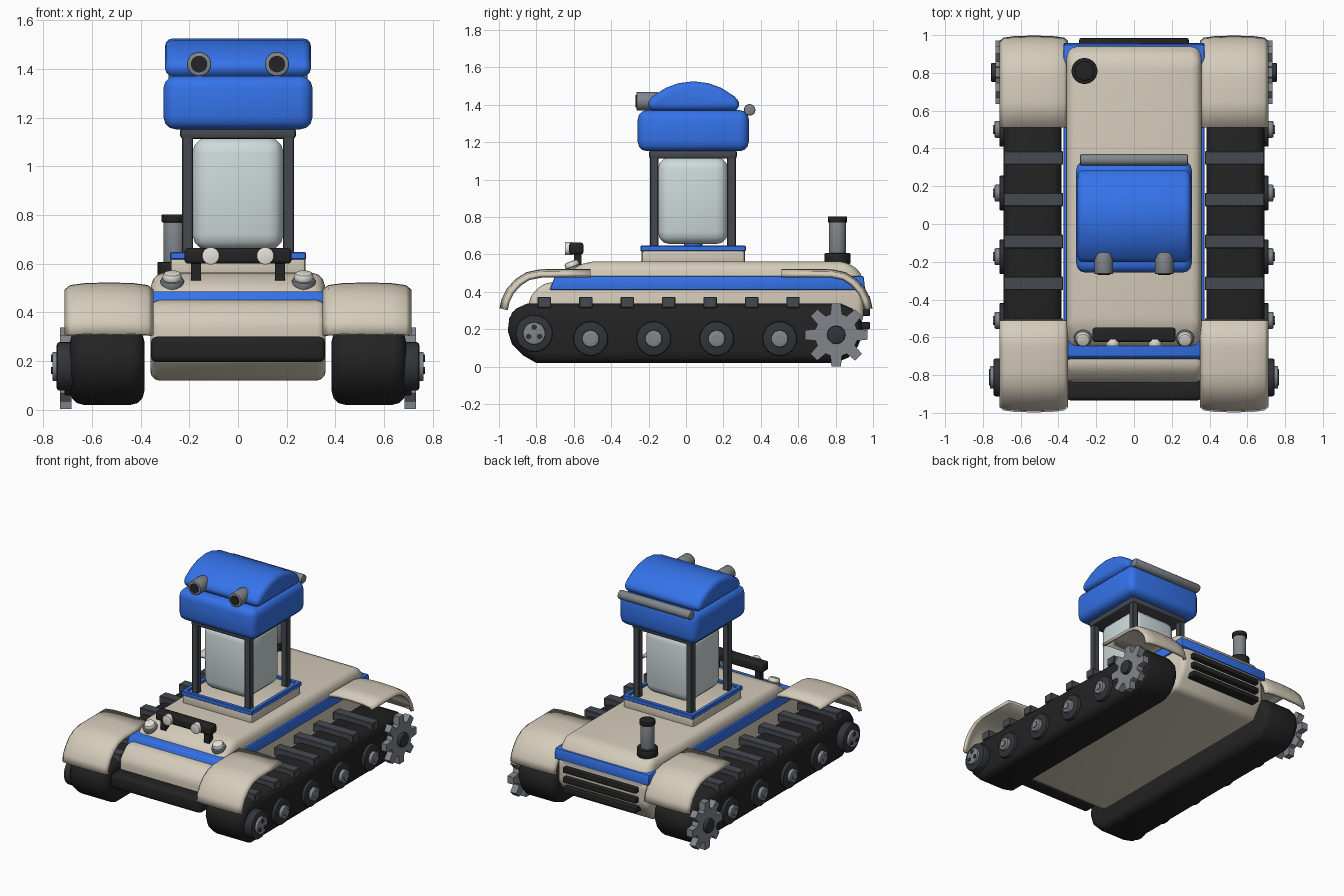
import bpy, bmesh, math
from mathutils import Vector, Matrix

if "Cube" in bpy.data.objects:
    bpy.data.objects.remove(bpy.data.objects["Cube"])

COLORS = {
    "beige": (0.66, 0.60, 0.49), "blue": (0.035, 0.17, 0.82), "black": (0.017, 0.017, 0.017),
    "slate": (0.06, 0.068, 0.08), "grey": (0.22, 0.24, 0.26), "glass": (0.62, 0.70, 0.71),
    "lamp": (0.78, 0.76, 0.70), "dark": (0.03, 0.035, 0.04),
}
MATS = {}
for key, rgb in COLORS.items():
    MATS[key] = bpy.data.materials.new(key)
    MATS[key].diffuse_color = (*rgb, 1)


def finish(name, bm, mat, bevel=0.0, segs=3, limit=25):
    bmesh.ops.recalc_face_normals(bm, faces=bm.faces)
    if bevel:
        edges = [e for e in bm.edges if e.calc_face_angle(0) > math.radians(limit)]
        bmesh.ops.bevel(bm, geom=edges, offset=bevel, segments=segs, profile=0.5,
                        affect='EDGES', clamp_overlap=True)
    me = bpy.data.meshes.new(name)
    bm.to_mesh(me)
    bm.free()
    ob = bpy.data.objects.new(name, me)
    bpy.context.collection.objects.link(ob)
    me.materials.append(MATS[mat])
    bpy.ops.object.select_all(action='DESELECT')
    ob.select_set(True)
    bpy.context.view_layer.objects.active = ob
    bpy.ops.object.shade_smooth_by_angle(angle=math.radians(35))
    return ob


def box(name, x, y, z, mat, bevel=0.0, segs=3):
    """Box from (min, max) ranges."""
    bm = bmesh.new()
    bmesh.ops.create_cube(bm, size=1)
    for v in bm.verts:
        v.co = [r[0] + (c + 0.5) * (r[1] - r[0]) for c, r in zip(v.co, (x, y, z))]
    return finish(name, bm, mat, bevel, segs)


def prism(name, profile, x0, x1, mat, bevel=0.0, segs=3, limit=25):
    """Side profile of (y, z) points extruded along x."""
    bm = bmesh.new()
    face = bm.faces.new([bm.verts.new((x0, y, z)) for y, z in profile])
    ext = bmesh.ops.extrude_face_region(bm, geom=[face])["geom"]
    bmesh.ops.translate(bm, vec=(x1 - x0, 0, 0), verts=[g for g in ext if isinstance(g, bmesh.types.BMVert)])
    return finish(name, bm, mat, bevel, segs, limit)


def rod(name, a, b, r, mat, n=24, bevel=0.0, r2=None):
    """Cylinder or cone from point a to point b."""
    a, b = Vector(a), Vector(b)
    bm = bmesh.new()
    rot = (b - a).to_track_quat('Z', 'Y').to_matrix().to_4x4()
    bmesh.ops.create_cone(bm, cap_ends=True, segments=n, radius1=r, radius2=r if r2 is None else r2,
                          depth=(b - a).length, matrix=Matrix.Translation((a + b) / 2) @ rot)
    return finish(name, bm, mat, bevel, 2, 40)


def fender(name, xc, d):
    """Crowned sheet swept along a curved side path; d is the y direction."""
    path = [(0.51, 0.512), (0.65, 0.512), (0.78, 0.51), (0.85, 0.495), (0.905, 0.46),
            (0.95, 0.41), (0.975, 0.36), (0.987, 0.31)]
    section = [(-0.175, 0.026), (-0.155, 0.01), (-0.1, 0.003), (0, 0), (0.1, 0.003), (0.155, 0.01), (0.175, 0.026)]
    bm = bmesh.new()
    rows = []
    for i, (y, z) in enumerate(path):
        p, q = path[max(i - 1, 0)], path[min(i + 1, len(path) - 1)]
        n = Vector((p[1] - q[1], q[0] - p[0])).normalized()
        rows.append([bm.verts.new((xc + x, d * (y - n[0] * k), z - n[1] * k)) for x, k in section])
    for r, s in zip(rows, rows[1:]):
        for j in range(len(section) - 1):
            bm.faces.new((r[j], r[j + 1], s[j + 1], s[j]))
    ob = finish(name, bm, "beige")
    mod = ob.modifiers.new("thickness", 'SOLIDIFY')
    mod.thickness, mod.offset = 0.022, 0


# Hull, stripe and deck
prism("hull", [(-0.72, 0.12), (-0.84, 0.21), (-0.84, 0.37), (-0.76, 0.45), (0.9, 0.45), (0.95, 0.4),
               (0.95, 0.25), (0.86, 0.12)], -0.36, 0.36, "beige", 0.045)
prism("hull_stripe", [(-0.73, 0.41), (-0.7, 0.485), (0.95, 0.485), (0.958, 0.41)], -0.372, 0.372, "blue", 0.008, 2)
prism("deck", [(-0.66, 0.3), (-0.66, 0.49), (-0.54, 0.563), (0.87, 0.563), (0.948, 0.49), (0.948, 0.3)],
      -0.357, 0.357, "beige", 0.06)
box("front_bumper", (-0.358, 0.358), (-0.935, -0.82), (0.195, 0.3), "black", 0.025)
for i, z in enumerate((0.22, 0.29, 0.36)):
    box(f"rear_grille_bar_{i}", (-0.29, 0.29), (0.91, 0.985), (z - 0.02, z + 0.02), "black", 0.01, 2)

# Running gear on both sides
for s, side in ((-1, "left"), (1, "right")):
    prism(f"{side}_track", [(-0.8, 0.02), (-0.87, 0.06), (-0.93, 0.12), (-0.953, 0.19), (-0.945, 0.26), (-0.91, 0.31),
                            (-0.85, 0.337), (0.83, 0.337), (0.89, 0.31), (0.935, 0.25), (0.945, 0.18),
                            (0.92, 0.11), (0.87, 0.05), (0.8, 0.02)], s * 0.385, s * 0.69, "black", 0.055, 3, 60)
    for i in range(7):
        y = -0.757 + i * 0.2215
        box(f"{side}_track_cleat_{i}", sorted((s * 0.375, s * 0.69)), (y - 0.036, y + 0.036), (0.315, 0.373), "slate", 0.004, 1)
    # Road wheels
    for i in range(4):
        y = -0.51 + i * 0.337
        rod(f"{side}_road_wheel_{i}", (s * 0.66, y, 0.15), (s * 0.713, y, 0.15), 0.092, "dark", 24, 0.008)
        rod(f"{side}_wheel_hub_{i}", (s * 0.7, y, 0.15), (s * 0.738, y, 0.15), 0.047, "grey", 10, 0.006)
        rod(f"{side}_wheel_cap_{i}", (s * 0.73, y, 0.15), (s * 0.746, y, 0.15), 0.025, "grey", 10)
    # Front idler
    rod(f"{side}_idler", (s * 0.66, -0.812, 0.178), (s * 0.745, -0.812, 0.178), 0.1, "dark", 28, 0.012)
    rod(f"{side}_idler_hub", (s * 0.74, -0.812, 0.178), (s * 0.763, -0.812, 0.178), 0.06, "grey", 24, 0.005)
    for i in range(3):
        a = math.pi / 2 + i * math.tau / 3
        y, z = -0.812 + 0.034 * math.cos(a), 0.178 + 0.034 * math.sin(a)
        rod(f"{side}_idler_bolt_{i}", (s * 0.755, y, z), (s * 0.768, y, z), 0.015, "dark", 10)
    # Rear drive sprocket with eight teeth
    gear = []
    for i in range(8):
        a = i * math.tau / 8
        for r, da in ((0.115, -0.27), (0.17, -0.15), (0.17, 0.15), (0.115, 0.27)):
            gear.append((0.803 + r * math.cos(a + da), 0.17 + r * math.sin(a + da)))
    prism(f"{side}_sprocket", gear, s * 0.685, s * 0.732, "grey")
    rod(f"{side}_sprocket_hub", (s * 0.72, 0.803, 0.17), (s * 0.757, 0.803, 0.17), 0.05, "dark", 12, 0.005)
    fender(f"{side}_front_fender", s * 0.53, -1)
    fender(f"{side}_rear_fender", s * 0.53, 1)

    # Headlights on the sloped deck edge
    p, up = Vector((s * 0.27, -0.595, 0.505)), Vector((0, -0.35, 0.94))
    rod(f"{side}_headlight_base", p, p + up * 0.032, 0.048, "grey", 16, 0.004)
    rod(f"{side}_headlight_lens", p + up * 0.03, p + up * 0.062, 0.042, "lamp", 16, 0.01, 0.036)
    # Light bar legs and lamps
    box(f"{side}_light_bar_leg", (s * 0.173 - 0.02, s * 0.173 + 0.02), (-0.6, -0.56), (0.53, 0.62), "black")
    rod(f"{side}_light_bar_lamp", (s * 0.112, -0.61, 0.632), (s * 0.112, -0.647, 0.632), 0.036, "lamp", 20, 0.004)
    # Eyes
    rod(f"{side}_eye_ring", (s * 0.16, -0.15, 1.42), (s * 0.16, -0.265, 1.42), 0.05, "grey", 24, 0.006)
    rod(f"{side}_eye_lens", (s * 0.16, -0.25, 1.42), (s * 0.16, -0.269, 1.42), 0.034, "black", 24)
    # Neck posts
    for y, end in ((-0.17, "front"), (0.243, "rear")):
        box(f"{side}_{end}_post", (s * 0.208 - 0.023, s * 0.208 + 0.023), (y - 0.023, y + 0.023), (0.62, 1.13), "slate", 0.005, 1)
    # Turret trim sides
    box(f"{side}_turret_trim", sorted((s * 0.25, s * 0.28)), (-0.243, 0.32), (0.617, 0.647), "blue", 0.004, 1)
box("light_bar", (-0.22, 0.22), (-0.625, -0.548), (0.6, 0.664), "black", 0.015)

# Turret base with raised blue trim
box("turret_base", (-0.277, 0.277), (-0.238, 0.315), (0.54, 0.632), "beige", 0.015, 2)
box("front_turret_trim", (-0.28, 0.28), (-0.243, -0.213), (0.617, 0.647), "blue", 0.004, 1)
box("rear_turret_trim", (-0.28, 0.28), (0.29, 0.32), (0.617, 0.647), "blue", 0.004, 1)

# Glass chamber between the posts
box("glass_chamber", (-0.187, 0.187), (-0.15, 0.225), (0.655, 1.12), "glass", 0.065, 3)
rod("chamber_foot", (0, 0.038, 0.62), (0, 0.038, 0.69), 0.05, "blue")
box("neck_ring", (-0.238, 0.238), (-0.198, 0.273), (1.112, 1.16), "slate", 0.015, 2)

# Head: jaw box and domed top
box("head_lower", (-0.306, 0.306), (-0.258, 0.336), (1.152, 1.372), "blue", 0.05, 3)
prism("head_upper", [(-0.18, 1.37), (-0.216, 1.4), (-0.18, 1.445), (-0.11, 1.49), (-0.04, 1.516), (0.04, 1.526),
                     (0.12, 1.516), (0.19, 1.49), (0.26, 1.445), (0.298, 1.4), (0.265, 1.37)],
      -0.3, 0.3, "blue", 0.035, 3, 50)
rod("head_rear_bar", (-0.285, 0.34, 1.373), (0.285, 0.34, 1.373), 0.031, "grey", 20, 0.008)

# Exhaust stack
for name, z0, z1, r, mat in (("exhaust_flange", 0.55, 0.607, 0.069, "black"), ("exhaust_pipe", 0.59, 0.785, 0.045, "grey"),
                             ("exhaust_cap", 0.77, 0.803, 0.052, "black")):
    rod(name, (-0.262, 0.81, z0), (-0.262, 0.81, z1), r, mat, 24, 0.005)

for m in bpy.data.materials:
    if m.users and not m.is_grease_pencil:
        m.use_nodes = True
        m.node_tree.nodes["Principled BSDF"].inputs["Base Color"].default_value = m.diffuse_color
